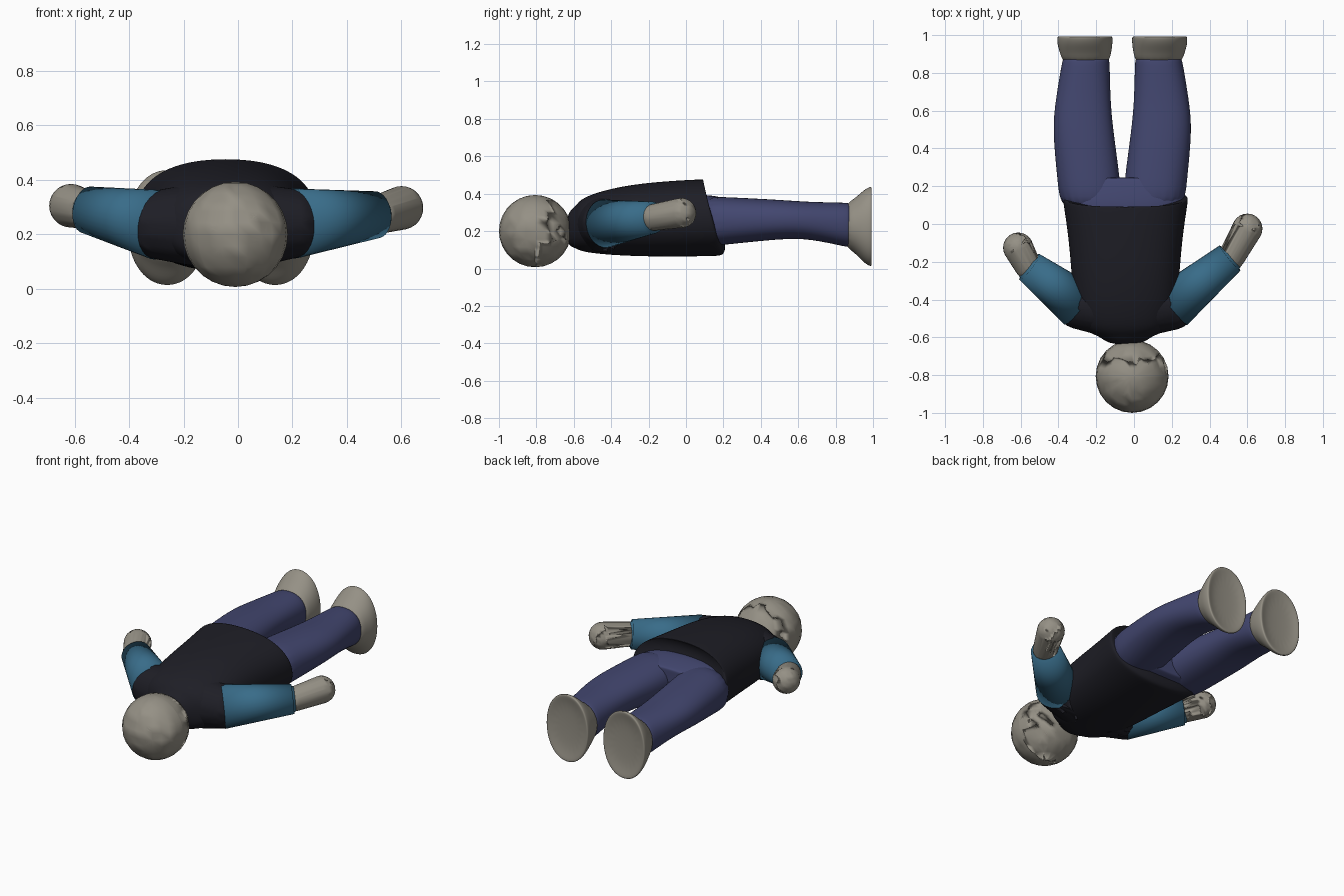
import bpy, bmesh, math
from mathutils import Vector

if "Cube" in bpy.data.objects:
    bpy.data.objects.remove(bpy.data.objects["Cube"])


def mat(name, *rgb):
    m = bpy.data.materials.new(name)
    m.diffuse_color = (*rgb, 1)
    m.use_nodes = True
    m.node_tree.nodes["Principled BSDF"].inputs["Base Color"].default_value = m.diffuse_color
    return m


SKIN = mat("skin", 0.30, 0.28, 0.235)
JACKET = mat("jacket", 0.013, 0.013, 0.019)
SLEEVE = mat("sleeve", 0.04, 0.15, 0.25)
DENIM = mat("denim", 0.055, 0.062, 0.16)


def finish(name, bm, material, subdivide=True):
    bmesh.ops.recalc_face_normals(bm, faces=bm.faces)
    me = bpy.data.meshes.new(name)
    bm.to_mesh(me)
    bm.free()
    for p in me.polygons:
        p.use_smooth = True
    me.materials.append(material)
    ob = bpy.data.objects.new(name, me)
    bpy.context.collection.objects.link(ob)
    if subdivide:
        s = ob.modifiers.new("smooth", "SUBSURF")
        s.levels = s.render_levels = 2


def loft(name, rings, material, power=2.3, lean=0, inset=0, n=20):
    """Joins oval rings (x, y, z, half_width, half_height) along y.
    lean tilts later rings; inset dishes the far end."""
    rings = list(rings)
    x, y, z, w, h = rings[-1]
    rings += [(x, y + 0.006, z, w * 0.95, h * 0.95),
              (x, y + 0.004 - inset, z, w * 0.6, h * 0.6)]
    bm = bmesh.new()
    prev = None
    for i, (x, y, z, w, h) in enumerate(rings):
        row = []
        for k in range(n):
            a = 2 * math.pi * k / n
            u, v = (math.copysign(abs(q) ** (2 / power), q) for q in (math.cos(a), math.sin(a)))
            tilt = lean * max(0, i / (len(rings) - 1) - 0.4)
            row.append(bm.verts.new((x + w * u, y - tilt * v, z + h * v)))
        if prev:
            for k in range(n):
                j = (k + 1) % n
                bm.faces.new((prev[k], prev[j], row[j], row[k]))
        else:
            bm.faces.new(row)
        prev = row
    bm.faces.new(prev)
    finish(name, bm, material)


def capsule(name, a, ra, b, rb, material):
    """Skin stretched over two balls."""
    bm = bmesh.new()
    for p, r in ((a, ra), (b, rb)):
        s = bmesh.ops.create_uvsphere(bm, u_segments=24, v_segments=14, radius=r)
        bmesh.ops.translate(bm, verts=s["verts"], vec=p)
    h = bmesh.ops.convex_hull(bm, input=bm.verts)
    junk = {g for g in h["geom_interior"] + h["geom_unused"] if isinstance(g, bmesh.types.BMVert)}
    bmesh.ops.delete(bm, geom=list(junk), context="VERTS")
    finish(name, bm, material, False)


def tube(name, a, ra, b, rb, material):
    """Tapered tube with a flat cuff at b."""
    a, b = Vector(a), Vector(b)
    bm = bmesh.new()
    bmesh.ops.create_cone(bm, cap_ends=True, segments=32, radius1=ra, radius2=rb, depth=(b - a).length)
    rim = [e for e in bm.edges if all(v.co.z > 0 for v in e.verts)]
    bmesh.ops.bevel(bm, geom=rim, offset=0.012, segments=2, affect="EDGES")
    rot = (b - a).to_track_quat("Z", "Y")
    for v in bm.verts:
        v.co = rot @ v.co + (a + b) / 2
    finish(name, bm, material, False)


# Head
capsule("head", (-0.01, -0.807, 0.2), 0.193, (-0.01, -0.806, 0.2), 0.193, SKIN)

# Jacket body: neck, shoulders, slanted hem
loft("jacket_body", [(-0.045, *r) for r in (
    (-0.64, 0.21, 0.09, 0.09),
    (-0.59, 0.22, 0.14, 0.11),
    (-0.56, 0.235, 0.25, 0.15),
    (-0.35, 0.255, 0.285, 0.19),
    (-0.10, 0.265, 0.30, 0.205),
    (0.12, 0.272, 0.335, 0.208),
    (0.138, 0.272, 0.335, 0.206))], JACKET, lean=0.13)

# Hips of the trousers
loft("trouser_hips", [(-0.05, *r) for r in (
    (0.0, 0.25, 0.315, 0.15),
    (0.14, 0.25, 0.33, 0.145),
    (0.24, 0.255, 0.29, 0.115))], DENIM, power=2.6)

# Trouser legs and shoes, mirrored around the body's slightly shifted middle
for s, side in ((-1, "left"), (1, "right")):
    def place(rows):
        return [(-0.062 + s * r[0], *r[1:]) for r in rows]
    loft(side + "_trouser_leg", place((
        (0.165, 0.06, 0.25, 0.165, 0.14),
        (0.175, 0.22, 0.255, 0.168, 0.128),
        (0.210, 0.50, 0.263, 0.163, 0.106),
        (0.208, 0.66, 0.258, 0.146, 0.098),
        (0.192, 0.87, 0.232, 0.127, 0.122))), DENIM)
    loft(side + "_shoe", place((
        (0.192, 0.84, 0.23, 0.118, 0.11),
        (0.194, 0.90, 0.23, 0.136, 0.143),
        (0.198, 0.95, 0.225, 0.148, 0.198),
        (0.198, 0.99, 0.225, 0.149, 0.219))), SKIN, power=2.1, inset=0.02)

# Arms: dark shoulder, blue sleeve, mitten hand
for side, chest, shoulder, cuff, palm in (
        ("left", (-0.16, -0.44, 0.235), (-0.29, -0.43, 0.235), (-0.563, -0.22, 0.292), (-0.613, -0.125, 0.305)),
        ("right", (0.07, -0.44, 0.235), (0.20, -0.435, 0.24), (0.517, -0.173, 0.273), (0.60, -0.025, 0.297))):
    capsule(side + "_shoulder", chest, 0.15, shoulder, 0.126, JACKET)
    tube(side + "_sleeve", shoulder, 0.129, cuff, 0.085, SLEEVE)
    capsule(side + "_hand", cuff, 0.071, palm, 0.08, SKIN)
